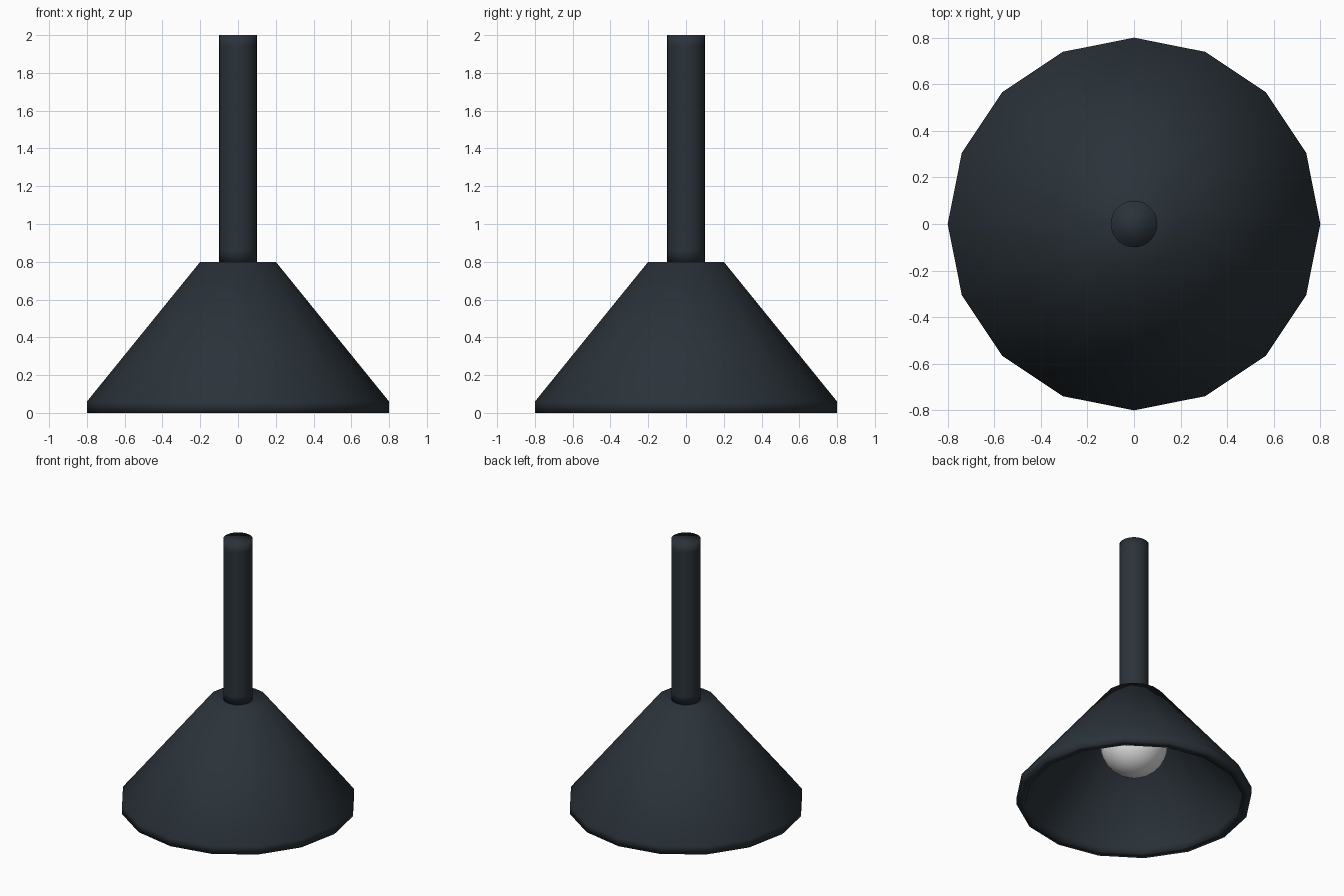
import bpy
import bmesh
from math import cos, sin, tau

cube = bpy.data.objects.get("Cube")
if cube:
    bpy.data.objects.remove(cube, do_unlink=True)


def make_material(name, colour):
    mat = bpy.data.materials.new(name)
    mat.use_nodes = True
    mat.diffuse_color = colour
    mat.node_tree.nodes["Principled BSDF"].inputs["Base Color"].default_value = colour
    return mat


def finish(obj, name, mat):
    obj.name = name
    obj.data.name = name
    obj.data.materials.clear()
    obj.data.materials.append(mat)
    for face in obj.data.polygons:
        face.use_smooth = True


def lathe(name, profile, sides, mat):
    """Turn a profile of (radius, height) around z and cap both ends."""
    bm = bmesh.new()
    rings = [[bm.verts.new((r * cos(tau * i / sides), r * sin(tau * i / sides), z))
              for i in range(sides)] for r, z in profile]
    for low, high in zip(rings, rings[1:]):
        for i in range(sides):
            j = (i + 1) % sides
            bm.faces.new((low[i], low[j], high[j], high[i]))
    bm.faces.new(rings[0][::-1])
    bm.faces.new(rings[-1])
    mesh = bpy.data.meshes.new(name)
    bm.to_mesh(mesh)
    bm.free()
    obj = bpy.data.objects.new(name, mesh)
    bpy.context.collection.objects.link(obj)
    finish(obj, name, mat)


slate = make_material("dark slate", (0.023, 0.032, 0.041, 1))
white = make_material("bulb white", (0.8, 0.8, 0.8, 1))

# Faceted thick-walled shade: inner ceiling, inner wall, rim, outer wall, top
lathe("lamp_shade", [(0.17, 0.74), (0.74, 0.04), (0.74, 0), (0.8, 0),
                     (0.8, 0.06), (0.2, 0.8)], 16, slate)

# Hanging rod with tight edge loops at its ends
lathe("hanging_rod", [(0.1, 0.8), (0.1, 0.86), (0.1, 1.94), (0.1, 2)], 32, slate)

# Round bulb inside the shade
bpy.ops.mesh.primitive_uv_sphere_add(segments=32, ring_count=16, radius=0.23,
                                     location=(0, 0, 0.43))
finish(bpy.context.object, "bulb", white)
